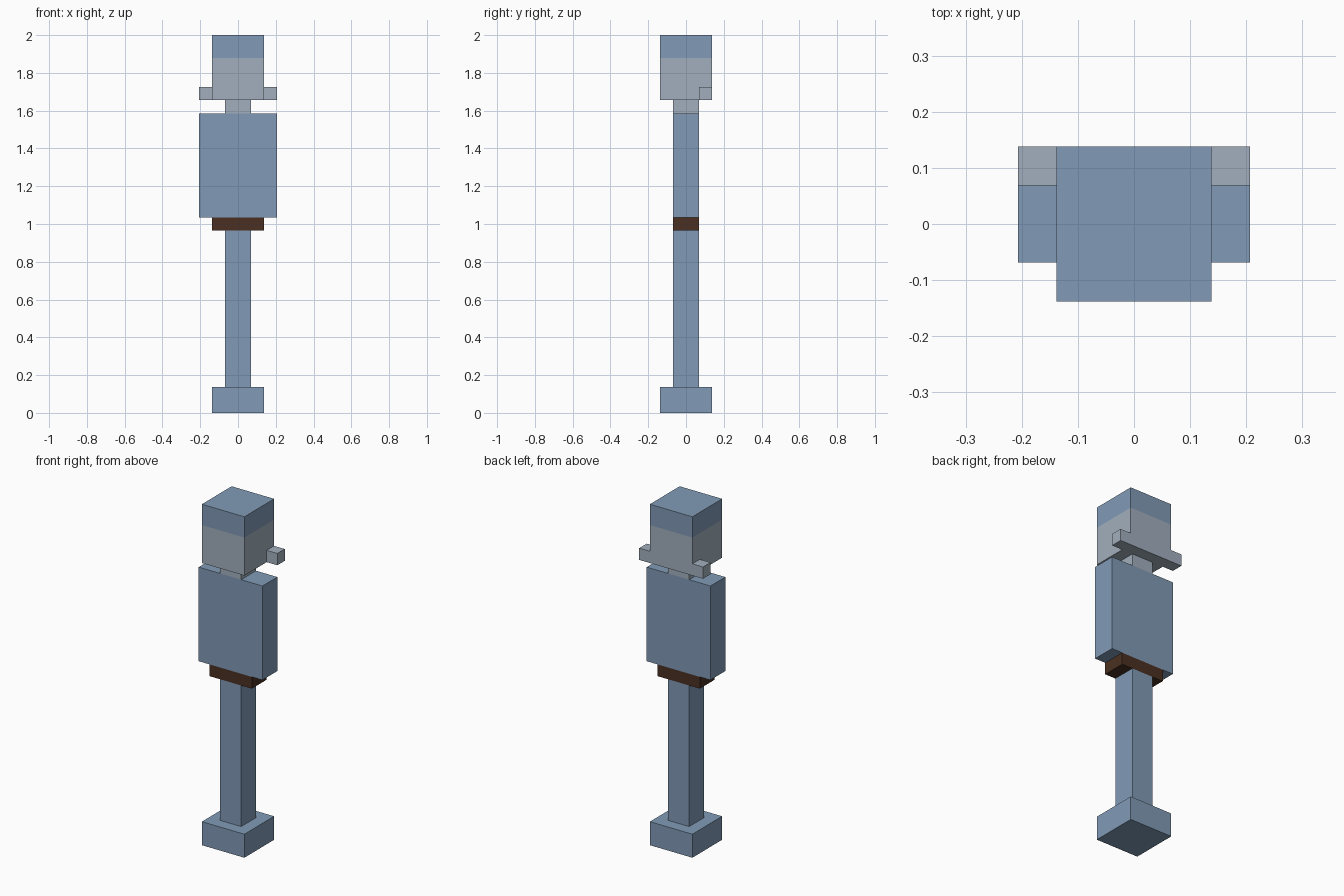
import bpy
import bmesh
from mathutils import Vector

if "Cube" in bpy.data.objects:
    bpy.data.objects.remove(bpy.data.objects["Cube"], do_unlink=True)

U = 2 / 29  # one block unit: the figure is 29 blocks tall


def material(name, rgb):
    mat = bpy.data.materials.new(name)
    mat.use_nodes = True
    mat.diffuse_color = (*rgb, 1)
    mat.node_tree.nodes["Principled BSDF"].inputs["Base Color"].default_value = (*rgb, 1)
    return mat


blue = material("dusty blue", (0.220, 0.328, 0.474))
grey = material("pale grey", (0.361, 0.429, 0.509))
brown = material("dark brown", (0.069, 0.030, 0.016))


def box(name, x, y, z, mats, split=None):
    """Box from (min, max) ranges in block units; faces above split use the second material."""
    lo, hi = (Vector(c) * U for c in zip(x, y, z))
    bm = bmesh.new()
    bmesh.ops.create_cube(bm, size=1)
    for v in bm.verts:
        v.co = Vector([(a + b) / 2 + c * (b - a) for a, b, c in zip(lo, hi, v.co)])
    if split is not None:
        bmesh.ops.bisect_plane(bm, geom=bm.verts[:] + bm.edges[:] + bm.faces[:],
                               plane_co=(0, 0, split), plane_no=(0, 0, 1))
        for f in bm.faces:
            f.material_index = int(f.calc_center_median().z > split)
    mesh = bpy.data.meshes.new(name)
    bm.to_mesh(mesh)
    bm.free()
    for m in mats:
        mesh.materials.append(m)
    obj = bpy.data.objects.new(name, mesh)
    bpy.context.collection.objects.link(obj)
    return obj


# Foot, leg, belt and torso, stacked upwards
box("foot", (-2, 2), (-2, 2), (0, 2), [blue])
box("leg", (-1, 1), (-1, 1), (2, 14), [blue])
box("belt", (-2, 2), (-1, 1), (14, 15), [brown])
box("torso", (-3, 3), (-1, 1), (15, 23), [blue])

# Neck and head, with a blue cap band above the grey face
box("neck", (-1, 1), (-1, 1), (23, 24), [grey])
box("head", (-2, 2), (-2, 2), (24, 29), [grey, blue], split=1.878)

# Side tabs at the lower back corners of the head
for side, x in (("left", (2, 3)), ("right", (-3, -2))):
    box(side + "_head_tab", x, (1, 2), (24, 25), [grey])
